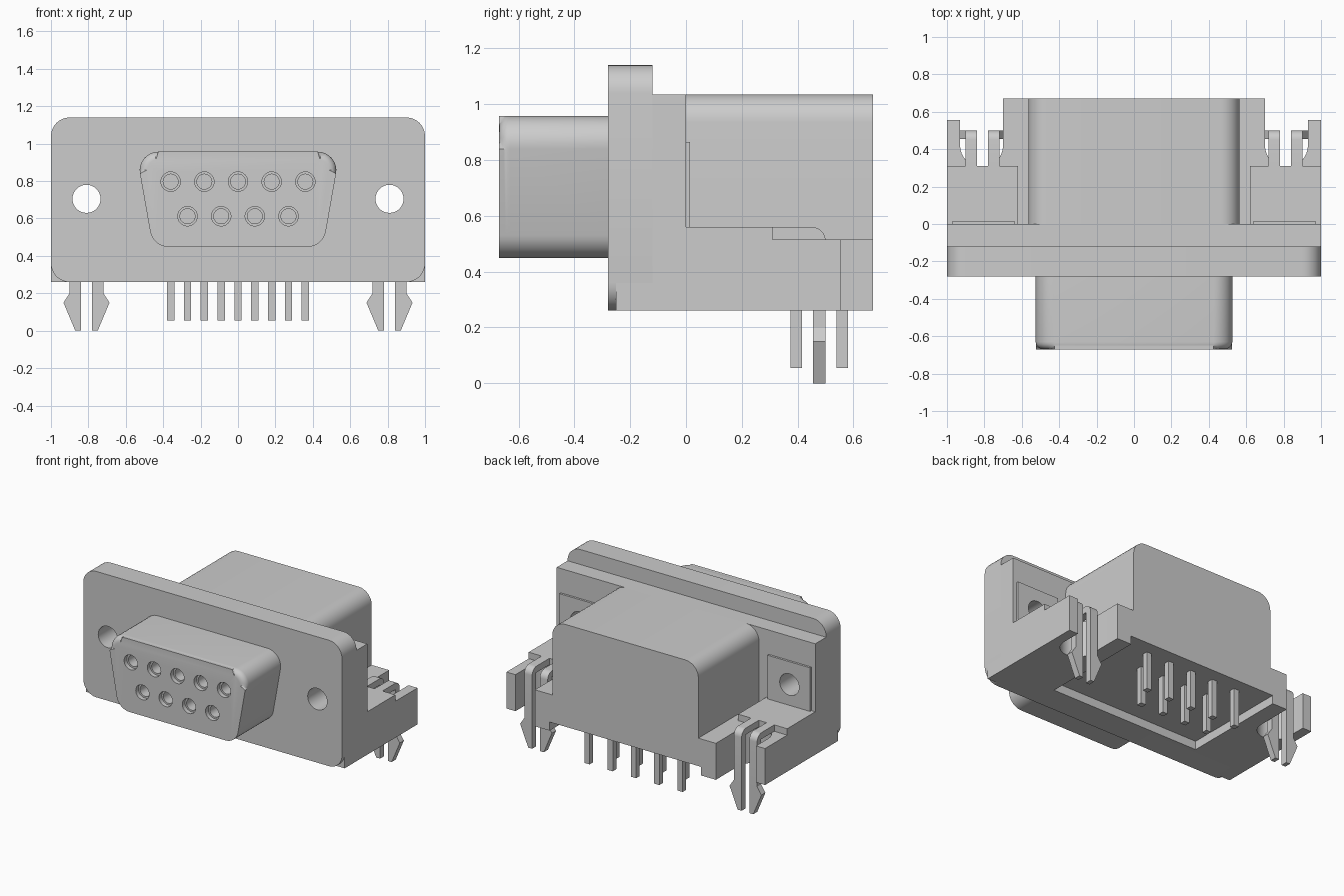
import bpy, bmesh, math
from mathutils import Vector

cube = bpy.data.objects.get("Cube")
if cube:
    bpy.data.objects.remove(cube, do_unlink=True)

grey = bpy.data.materials.new("light_grey")
grey.use_nodes = True
COLOUR = (0.604, 0.604, 0.604, 1)
grey.diffuse_color = COLOUR
grey.node_tree.nodes["Principled BSDF"].inputs["Base Color"].default_value = COLOUR


def finish(name, bm):
    bmesh.ops.recalc_face_normals(bm, faces=bm.faces)
    mesh = bpy.data.meshes.new(name)
    bm.to_mesh(mesh)
    bm.free()
    mesh.materials.append(grey)
    ob = bpy.data.objects.new(name, mesh)
    bpy.context.collection.objects.link(ob)
    return ob


def fillet(corners, steps=8):
    """Outline from (u, v, radius) corners with rounded arcs."""
    out = []
    for i, (u, v, r) in enumerate(corners):
        p = Vector((u, v))
        if r == 0:
            out.append(p)
            continue
        a = (Vector(corners[i - 1][:2]) - p).normalized()
        b = (Vector(corners[(i + 1) % len(corners)][:2]) - p).normalized()
        half = a.angle(b) / 2
        centre = p + (a + b).normalized() * (r / math.sin(half))
        start = (p + a * (r / math.tan(half)) - centre).normalized()
        end = (p + b * (r / math.tan(half)) - centre).normalized()
        out += [centre + start.slerp(end, k / steps).normalized() * r
                for k in range(steps + 1)]
    return out


def add_prism(bm, pts, lo, hi, axis):
    place = {"x": lambda u, v, a: (a, u, v),
             "y": lambda u, v, a: (u, a, v),
             "z": lambda u, v, a: (u, v, a)}[axis]
    ends = [[bm.verts.new(place(p[0], p[1], a)) for p in pts] for a in (lo, hi)]
    front = bm.faces.new(ends[0])
    bm.faces.new(ends[1][::-1])
    n = len(pts)
    for i in range(n):
        j = (i + 1) % n
        bm.faces.new((ends[0][j], ends[0][i], ends[1][i], ends[1][j]))
    return front


def prism(name, pts, lo, hi, axis):
    bm = bmesh.new()
    add_prism(bm, pts, lo, hi, axis)
    return finish(name, bm)


def rect(u0, u1, v0, v1):
    return [(u0, v0), (u1, v0), (u1, v1), (u0, v1)]


def apply_modifier(ob, mod):
    bpy.context.view_layer.objects.active = ob
    bpy.ops.object.modifier_apply(modifier=mod.name)


def mirror(ob):
    mod = ob.modifiers.new("mirror", "MIRROR")
    mod.use_mirror_merge = False
    apply_modifier(ob, mod)
    return ob


def cut(ob, cutter):
    mod = ob.modifiers.new("cut", "BOOLEAN")
    mod.object = cutter
    mod.solver = "EXACT"
    apply_modifier(ob, mod)


def round_cutter(name, spots, rings, sides):
    """Turned cutters along y; rings are (y, radius)."""
    bm = bmesh.new()
    for cx, cz in spots:
        loops = []
        for y, r in rings:
            angles = [2 * math.pi * k / sides for k in range(sides)]
            loops.append([bm.verts.new((cx + r * math.cos(t), y, cz + r * math.sin(t)))
                          for t in angles])
        for a, b in zip(loops, loops[1:]):
            for i in range(sides):
                j = (i + 1) % sides
                bm.faces.new((a[i], a[j], b[j], b[i]))
        bm.faces.new(loops[0][::-1])
        bm.faces.new(loops[-1])
    return finish(name, bm)


# Mounting flange, stepped rear block and raised pads, drilled through
R = 0.1
flange = prism("flange", fillet([(-1, 0.26, R), (1, 0.26, R), (1, 1.14, R), (-1, 1.14, R)]),
               -0.28, -0.12, "y")
rear_block = prism("rear_block", rect(-1, 1, 0.26, 1.035), -0.12, 0, "y")
pads = mirror(prism("mounting_pads", rect(0.64, 0.97, 0.56, 0.865), 0, 0.015, "y"))
mirror(prism("flange_corner_feet", rect(0.9, 1, 0.26, 0.36), -0.25, -0.12, "y"))
drill = round_cutter("mounting_drill", [(-0.81, 0.705), (0.81, 0.705)],
                     [(-0.4, 0.075), (0.2, 0.075)], 40)
for part in (flange, rear_block, pads):
    cut(part, drill)

# The shallow underside recess runs into the rear block
recess = prism("recess_cutter", rect(-0.585, 0.585, 0.2, 0.32), -0.09, 0.1, "y")
cut(rear_block, recess)

# D-shaped socket shell with a rounded front rim
bm = bmesh.new()
outline = fillet([(-0.455, 0.448, R), (0.455, 0.448, R), (0.545, 0.957, R), (-0.545, 0.957, R)])
front = add_prism(bm, outline, -0.67, -0.28, "y")
bmesh.ops.bevel(bm, geom=list(front.edges), offset=0.04, segments=5, profile=0.5,
                affect="EDGES")
shell = finish("socket_shell", bm)

# Nine stepped contact holes in two rows
holes = [(0.18 * i, 0.797) for i in range(-2, 3)]
holes += [(0.18 * i - 0.27, 0.612) for i in range(4)]
socket_drill = round_cutter("socket_drill", holes,
                            [(-0.7, 0.052), (-0.64, 0.052), (-0.64, 0.04), (-0.45, 0.04)], 24)
cut(shell, socket_drill)
for cutter in (drill, recess, socket_drill):
    bpy.data.objects.remove(cutter, do_unlink=True)

# Rear housing, its underside raised between the side legs
prism("housing", fillet([(-0.585, 0.32, 0), (0.585, 0.32, 0), (0.585, 0.515, 0),
                         (0.565, 0.515, 0), (0.565, 1.035, R), (-0.565, 1.035, R),
                         (-0.565, 0.515, 0), (-0.585, 0.515, 0)]), 0, 0.67, "y")

# Side brackets with a round-ended slot for each board clip
slot = [(0.815 + 0.115 * math.cos(math.pi * k / 16), 0.42 - 0.115 * math.sin(math.pi * k / 16))
        for k in range(17)]
bracket = [(0.585, 0), (1, 0), (1, 0.555), (0.93, 0.555)] + slot + [(0.7, 0.67), (0.585, 0.67)]
mirror(prism("side_brackets", bracket, 0.26, 0.515, "z"))
mirror(prism("bracket_tops", rect(0.62, 1, 0, 0.31), 0.515, 0.56, "z"))

# Bent board clips: two barbed prongs on each side
bend = fillet([(0.3, 0.515, 0), (0.455, 0.515, 0), (0.455, 0.2, 0),
               (0.5, 0.2, 0), (0.5, 0.56, 0.05), (0.3, 0.56, 0)])
barb = [(0.03, 0.2), (0.09, 0.2), (0.123, 0.15), (0.06, 0), (0.03, 0)]
bm = bmesh.new()
for side in (-1, 1):
    add_prism(bm, bend, 0.81 + side * 0.03, 0.81 + side * 0.09, "x")
    add_prism(bm, [(0.81 + side * u, v) for u, v in barb], 0.455, 0.5, "y")
mirror(finish("board_clips", bm))

# Solder pins: five in the rear row, four in front
bm = bmesh.new()
for i in range(9):
    x, y = 0.09 * (i - 4), 0.56 if i % 2 == 0 else 0.395
    add_prism(bm, rect(x - 0.02, x + 0.02, y - 0.02, y + 0.02), 0.055, 0.33, "z")
finish("solder_pins", bm)

# Smooth the rounded surfaces, keeping hard edges
bpy.ops.object.select_all(action="DESELECT")
for ob in bpy.context.collection.objects:
    if ob.type == "MESH" and grey.name in ob.data.materials:
        ob.select_set(True)
        bpy.context.view_layer.objects.active = ob
bpy.ops.object.shade_smooth_by_angle(angle=math.radians(30))
